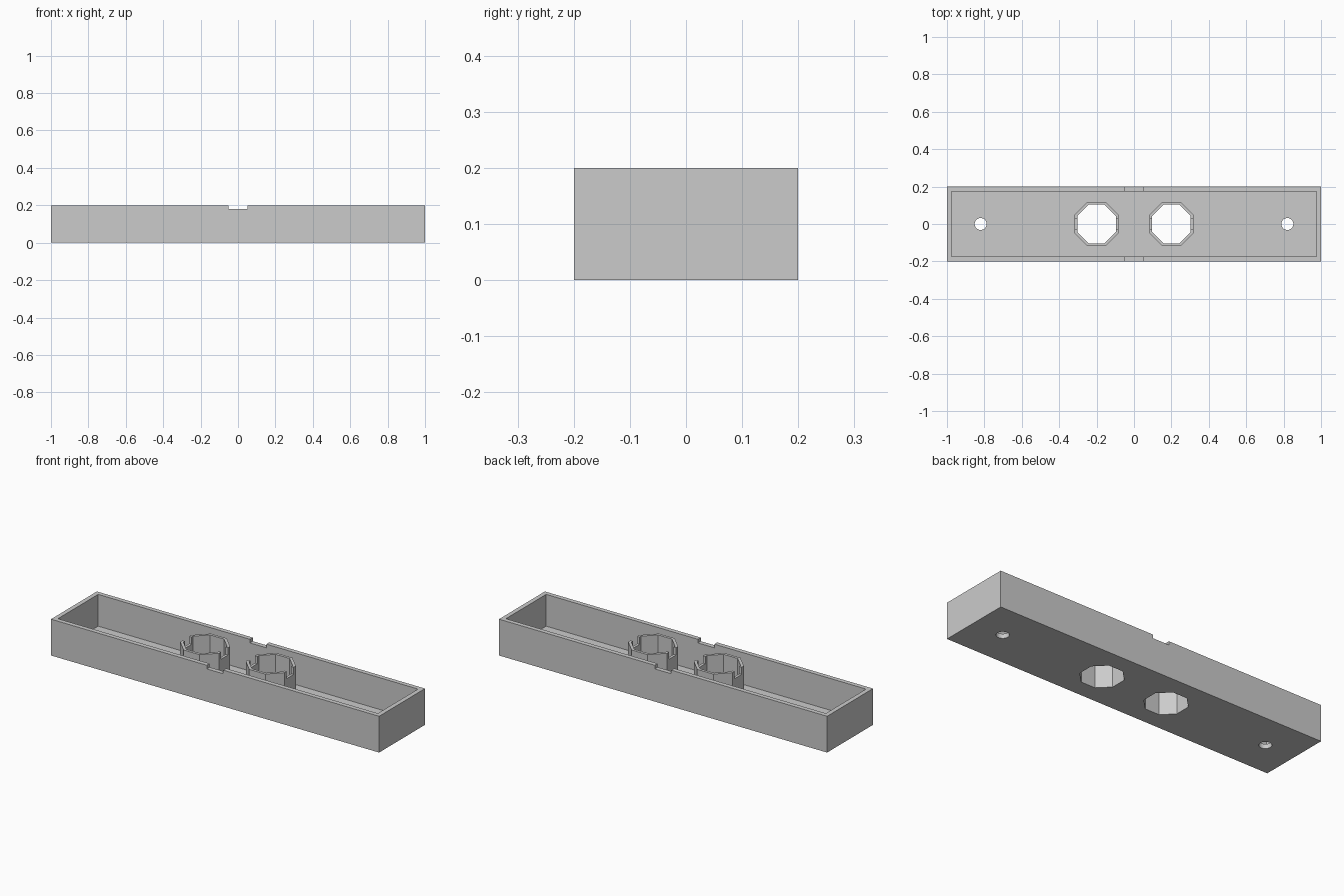
import bpy
import math

cube = bpy.data.objects.get("Cube")
if cube:
    bpy.data.objects.remove(cube, do_unlink=True)

grey = bpy.data.materials.new("plain grey")
grey.use_nodes = True
COLOUR = (0.6, 0.6, 0.6, 1)
grey.diffuse_color = COLOUR
grey.node_tree.nodes["Principled BSDF"].inputs["Base Color"].default_value = COLOUR

LENGTH, WIDTH, HEIGHT = 2.0, 0.4, 0.2
WALL = 0.025
FLOOR = 0.025
SOCKET_X, HOLE_X = 0.2, 0.82
OUTER, INNER = 0.118, 0.103      # flat-to-centre distances of the sockets


def box(name, size, centre):
    bpy.ops.mesh.primitive_cube_add(size=1, location=centre)
    ob = bpy.context.object
    ob.name = name
    ob.scale = size
    bpy.ops.object.transform_apply(location=True, scale=True)
    ob.data.materials.append(grey)
    return ob


def prism(name, sides, radius, x, z0, z1):
    bpy.ops.mesh.primitive_cylinder_add(
        vertices=sides, radius=radius, depth=z1 - z0,
        location=(x, 0, (z0 + z1) / 2), rotation=(0, 0, math.pi / sides))
    ob = bpy.context.object
    ob.name = name
    bpy.ops.object.transform_apply(location=True, rotation=True)
    ob.data.materials.append(grey)
    return ob


def octagon(name, apothem, x, z0, z1):
    return prism(name, 8, apothem / math.cos(math.pi / 8), x, z0, z1)


def combine(target, other, operation):
    mod = target.modifiers.new(operation.lower(), 'BOOLEAN')
    mod.operation = operation
    mod.solver = 'EXACT'
    mod.object = other
    bpy.context.view_layer.objects.active = target
    bpy.ops.object.modifier_apply(modifier=mod.name)
    bpy.data.objects.remove(other, do_unlink=True)


# Open tray
tray = box("tray", (LENGTH, WIDTH, HEIGHT), (0, 0, HEIGHT / 2))
combine(tray, box("cavity", (LENGTH - 2 * WALL, WIDTH - 2 * WALL, HEIGHT),
                  (0, 0, FLOOR + HEIGHT / 2)), 'DIFFERENCE')

# Notch across the middle of both long walls
combine(tray, box("wall_notch", (0.1, 1, 0.04), (0, 0, HEIGHT)), 'DIFFERENCE')

for side in (-1, 1):
    # Octagonal socket with slots on its left and right
    x = side * SOCKET_X
    socket = octagon("socket", OUTER, x, FLOOR / 2, HEIGHT)
    combine(socket, box("slot", (0.4, 0.06, 0.08), (x, 0, HEIGHT)), 'DIFFERENCE')
    combine(tray, socket, 'UNION')
    combine(tray, octagon("bore", INNER, x, -0.1, HEIGHT + 0.1), 'DIFFERENCE')

    # Round screw hole near the end
    combine(tray, prism("screw_hole", 24, 0.032, side * HOLE_X, -0.1, 0.1), 'DIFFERENCE')

bpy.ops.object.select_all(action='DESELECT')
tray.select_set(True)
bpy.context.view_layer.objects.active = tray
bpy.ops.object.shade_smooth_by_angle(angle=math.radians(30))
